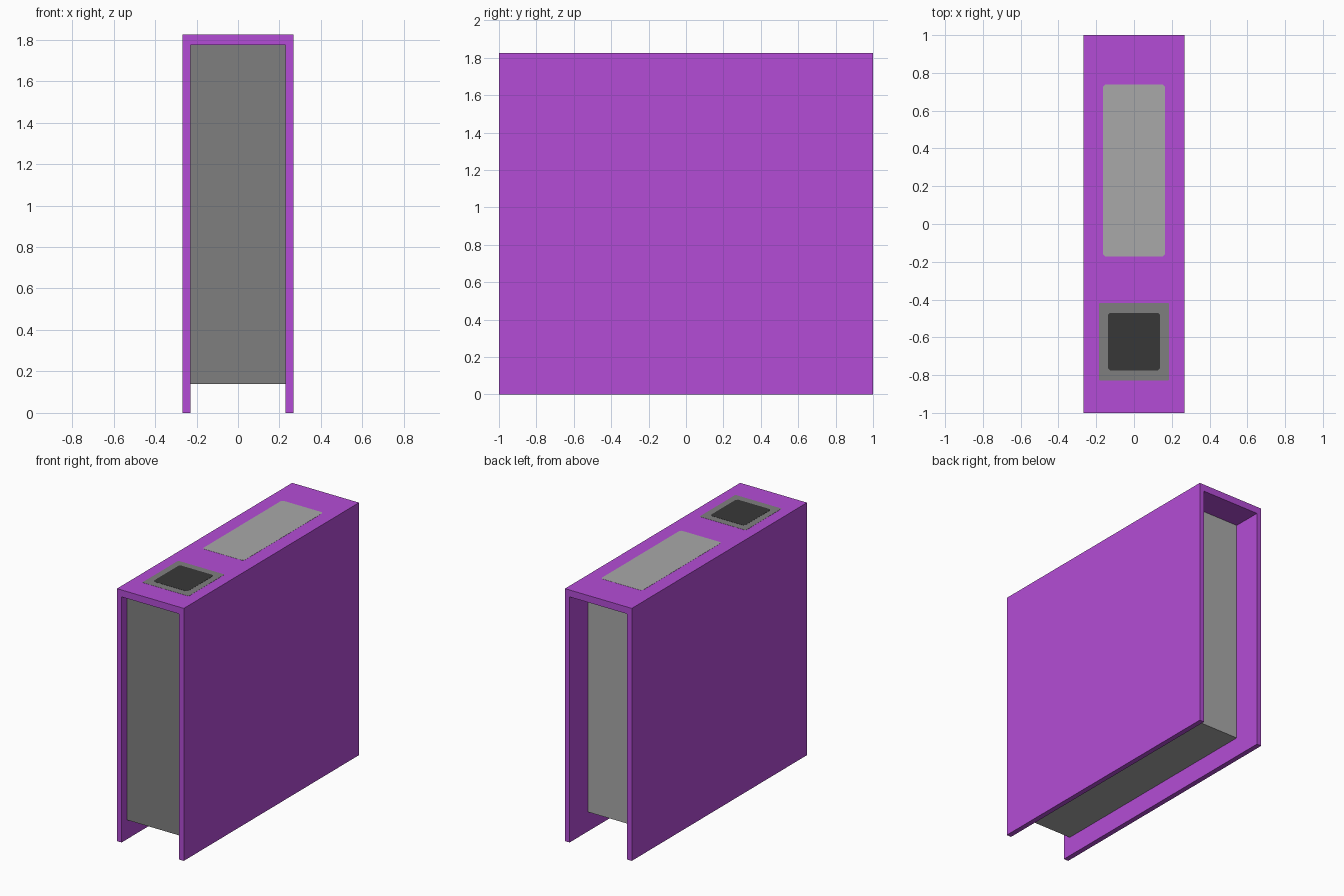
import bpy, bmesh

if "Cube" in bpy.data.objects:
    bpy.data.objects.remove(bpy.data.objects["Cube"])


def material(name, r, g, b):
    m = bpy.data.materials.new(name)
    m.diffuse_color = (r, g, b, 1)
    m.use_nodes = True
    m.node_tree.nodes["Principled BSDF"].inputs["Base Color"].default_value = m.diffuse_color
    return m


purple = material("purple casing", 0.457, 0.073, 0.67)
grey = material("mid grey", 0.212, 0.212, 0.212)
light = material("light grey", 0.395, 0.395, 0.395)
dark = material("dark grey", 0.039, 0.039, 0.039)

HALF_W, HEIGHT = 0.267, 1.824   # outer half width and height
INNER_W, INNER_TOP = 0.23, 1.774
CORE_Z = 0.14


def extrude(name, points, direction, mat):
    bm = bmesh.new()
    face = bm.faces.new([bm.verts.new(p) for p in points])
    new = bmesh.ops.extrude_face_region(bm, geom=[face], use_keep_orig=True)["geom"]
    bmesh.ops.translate(bm, vec=direction,
                        verts=[v for v in new if isinstance(v, bmesh.types.BMVert)])
    bmesh.ops.recalc_face_normals(bm, faces=bm.faces)
    mesh = bpy.data.meshes.new(name)
    bm.to_mesh(mesh)
    bm.free()
    mesh.materials.append(mat)
    obj = bpy.data.objects.new(name, mesh)
    bpy.context.collection.objects.link(obj)
    return obj


def plate(name, x, y0, y1, top, c, mat):
    # flat painted panel with clipped corners, slightly sunk in the casing top
    pts = [(-x + c, y0), (x - c, y0), (x, y0 + c), (x, y1 - c),
           (x - c, y1), (-x + c, y1), (-x, y1 - c), (-x, y0 + c)]
    extrude(name, [(a, b, HEIGHT - 0.002) for a, b in pts],
            (0, 0, 0.002 + top), mat)


# casing: upside-down U profile, open at front, back and bottom
profile = [(-HALF_W, 0), (-INNER_W, 0), (-INNER_W, INNER_TOP), (INNER_W, INNER_TOP),
           (INNER_W, 0), (HALF_W, 0), (HALF_W, HEIGHT), (-HALF_W, HEIGHT)]
extrude("casing", [(x, -1, z) for x, z in profile], (0, 2, 0), purple)

# core block filling the casing, set back at both ends and raised
W = INNER_W
core = extrude("core_block", [(-W, -0.94, CORE_Z), (W, -0.94, CORE_Z),
                              (W, 0.79, CORE_Z), (-W, 0.79, CORE_Z)],
               (0, 0, INNER_TOP - CORE_Z), light)
# darker front face
core.data.materials.append(grey)
for p in core.data.polygons:
    if p.normal.y < -0.5:
        p.material_index = 1

# painted panels on the top
plate("long_top_panel", 0.165, -0.172, 0.738, 0.001, 0.012, light)
plate("square_frame", 0.185, -0.828, -0.418, 0.001, 0.003, grey)
plate("square_screen", 0.138, -0.775, -0.47, 0.002, 0.012, dark)
